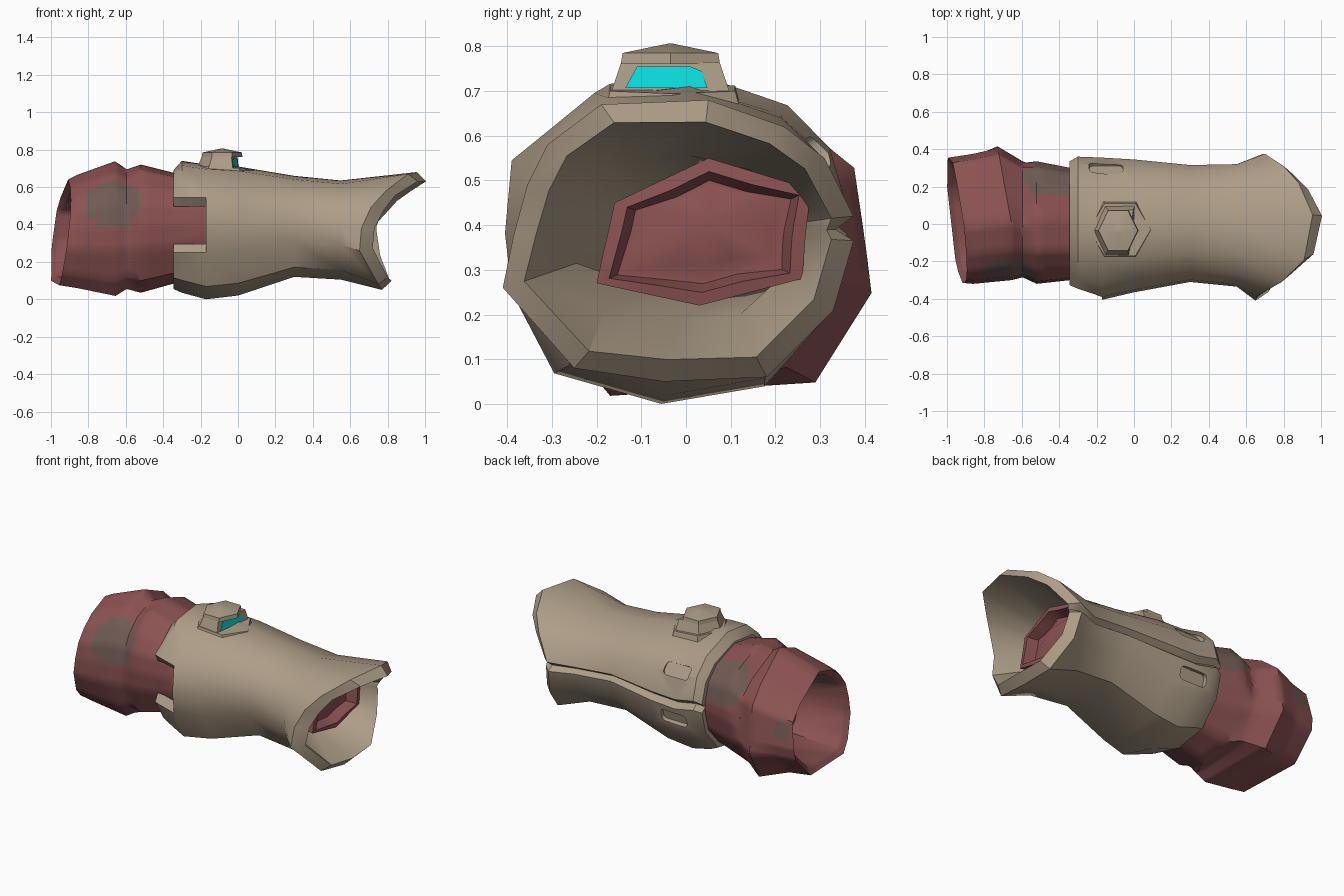
import bpy, bmesh, math
from mathutils import Vector

if "Cube" in bpy.data.objects:
    bpy.data.objects.remove(bpy.data.objects["Cube"])


def material(name, rgb):
    m = bpy.data.materials.new(name)
    m.diffuse_color = (*rgb, 1)
    m.use_nodes = True
    m.node_tree.nodes["Principled BSDF"].inputs["Base Color"].default_value = m.diffuse_color
    return m


TAN = material("tan", (0.42, 0.34, 0.245))
RED = material("dull red", (0.26, 0.085, 0.085))
WORN = material("worn brown", (0.165, 0.105, 0.09))
CYAN = material("cyan", (0.003, 0.74, 0.75))


def finish(name, bm, mats, angle=35):
    bmesh.ops.recalc_face_normals(bm, faces=bm.faces[:])
    me = bpy.data.meshes.new(name)
    bm.to_mesh(me)
    bm.free()
    ob = bpy.data.objects.new(name, me)
    bpy.context.collection.objects.link(ob)
    for m in mats:
        me.materials.append(m)
    smooth(ob, angle)
    return ob


def smooth(ob, angle):
    bpy.ops.object.select_all(action='DESELECT')
    ob.select_set(True)
    bpy.context.view_layer.objects.active = ob
    bpy.ops.object.shade_smooth_by_angle(angle=math.radians(angle))


# Shell cross-section (y, z), from the back groove over the top and round the front;
# the last point is the bottom of the groove
BODY = [(.36, .42), (.32, .56), (.22, .66), (0, .735), (-.2, .71), (-.32, .61), (-.385, .51),
        (-.40, .39), (-.385, .26), (-.29, .07), (-.05, 0), (.18, .04), (.32, .2), (.36, .36),
        (.323, .39)]
PLAIN = BODY[:-1] + [(.36, .39)]
# Sleeve cross-section
SLEEVE = [(.395, .40), (.375, .53), (.26, .62), (0, .74), (-.16, .68), (-.25, .60), (-.305, .51),
          (-.325, .39), (-.325, .27), (-.26, .10), (-.19, .02), (.285, .05), (.415, .25),
          (.405, .33), (.40, .365)]
ROUND = SLEEVE[:11] + [(.23, .05), (.39, .24)] + SLEEVE[13:]
# Flared rim (x, y, z)
RIM = [(.70, .375, .42), (.80, .31, .55), (.88, .22, .62), (.955, .05, .68), (.91, -.19, .67),
       (.79, -.31, .58), (.71, -.355, .49), (.66, -.385, .38), (.65, -.41, .26), (.75, -.25, .08),
       (.77, -.05, .05), (.76, .18, .06), (.71, .33, .21), (.69, .375, .365), (.69, .335, .39)]
# Hexagonal sleeve end
HEX = [(.27, .40), (.28, .48), (.165, .515), (.05, .55), (-.055, .50), (-.16, .45), (-.173, .39),
       (-.187, .33), (-.2, .27), (-.085, .245), (.03, .22), (.145, .25), (.26, .28), (.265, .34),
       (.267, .37)]
N = len(BODY)


def ring(x, y0, y1, z0, z1, shape=BODY):
    """Fit a cross-section into a box at station x."""
    ys, zs = [p[0] for p in shape], [p[1] for p in shape]
    fy, fz = (y1 - y0) / (max(ys) - min(ys)), (z1 - z0) / (max(zs) - min(zs))
    return [Vector((x, y0 + (y - min(ys)) * fy, z0 + (z - min(zs)) * fz)) for y, z in shape]


def hexring(x):
    return [Vector((x, y, z)) for y, z in HEX]


def shrink(pts, d, dx=0):
    """Move a ring towards its middle by distance d."""
    c = sum(pts, Vector()) / len(pts)
    return [p - Vector((0, p.y - c.y, p.z - c.z)).normalized() * d + Vector((dx, 0, 0))
            for p in pts]


# Shell: thick tube with a grooved back, a front notch and an inside funnel
outer = [ring(-.345, -.34, .335, .055, .69), ring(-.30, -.36, .36, .035, .74),
         ring(-.17, -.405, .355, 0, .72), ring(0, -.365, .345, .02, .71),
         ring(.3, -.31, .315, .12, .66), ring(.55, -.335, .32, .105, .635),
         [Vector(p) for p in RIM]]
inner = [shrink(r, d) for r, d in zip(outer, (.03, .045, .045, .045, .045, .08, .05))]
inner[4] = shrink(hexring(.3), .015)
for j, p in enumerate(inner[6]):
    p.x += .07 if 6 <= j <= 8 else .05
for r in inner:
    r[14].y = min(r[14].y + .03, (r[0].y + r[13].y) / 2)
for i in range(3):
    outer[i][6].z, inner[i][6].z = .545, .495
    outer[i][8].z, inner[i][8].z = .25, .295
bm = bmesh.new()
O = [[bm.verts.new(p) for p in r] for r in outer]
I = [[bm.verts.new(p) for p in r] for r in inner]
cells = {(i, j) for i in range(len(O) - 1) for j in range(N)
         if not (i < 2 and j in (6, 7))}
for i, j in cells:
    k1 = (j + 1) % N
    corners = [(i, j), (i + 1, j), (i + 1, k1), (i, k1)]
    bm.faces.new([O[a][b] for a, b in corners])
    bm.faces.new([I[a][b] for a, b in reversed(corners)])
    # Walls wherever the neighbouring cell is missing
    for k, nb in enumerate([(i, (j - 1) % N), (i + 1, j), (i, k1), (i - 1, j)]):
        if nb not in cells:
            (a, b), (c, d) = corners[k], corners[(k + 1) % 4]
            bm.faces.new([O[c][d], O[a][b], I[a][b], I[c][d]])
for v in [v for v in bm.verts if not v.link_faces]:
    bm.verts.remove(v)
shell = finish("shell", bm, [TAN])

# Rounded pockets above and below the back groove
for y, z, tilt in [(.312, .575, 35), (.338, .28, -15)]:
    bm = bmesh.new()
    bmesh.ops.create_cube(bm, size=1)
    for v in bm.verts:
        v.co = Vector((v.co.x * .18, v.co.y * .06, v.co.z * .08))
    side = [e for e in bm.edges if abs(e.verts[0].co.y - e.verts[1].co.y) > .01]
    bmesh.ops.bevel(bm, geom=side, offset=.025, segments=3, affect='EDGES', profile=.5)
    cutter = finish("pocket_cutter", bm, [TAN])
    cutter.location = (-.15, y, z)
    cutter.rotation_euler.x = math.radians(tilt)
    bpy.context.view_layer.update()
    mod = shell.modifiers.new("pocket", 'BOOLEAN')
    mod.operation, mod.object, mod.solver = 'DIFFERENCE', cutter, 'EXACT'
    bpy.context.view_layer.objects.active = shell
    bpy.ops.object.modifier_apply(modifier=mod.name)
    bpy.data.objects.remove(cutter)
smooth(shell, 50)

# Sleeve: bulging tube with a tilted hollow end and a hexagonal far end
end = ring(-.945, -.315, .355, .075, .64, ROUND)
for p in end:
    p.x += .12 * (p.z - .35) - .12 * p.y
bulge = ring(-.655, -.30, .415, .018, .738, SLEEVE)
for p in bulge:
    p.x -= max(0, p.y) * .18
rings = [ring(-.62, -.23, .26, .14, .56, ROUND), shrink(end, .035, .03), end,
         ring(-.86, -.32, .375, .06, .665, ROUND), bulge,
         ring(-.595, -.285, .335, .055, .695, SLEEVE), ring(-.52, -.32, .335, .035, .72, PLAIN),
         ring(-.34, -.30, .30, .085, .675, PLAIN), ring(-.1, -.31, .28, .10, .64, PLAIN),
         shrink(hexring(.28), .045), shrink(hexring(.45), .04)]
tip = hexring(.655)
rings += [tip, shrink(tip, .03, .005), shrink(tip, .05, -.06)]
bm = bmesh.new()
R = [[bm.verts.new(p) for p in r] for r in rings]
for a, b in zip(R, R[1:]):
    for j in range(N):
        bm.faces.new([a[j], a[(j + 1) % N], b[(j + 1) % N], b[j]])
# Closed bottom of the hollow and a low dome at the far end
bm.faces.new(R[0])
dome = [bm.verts.new(p + Vector((0, 0, .015))) for p in shrink(tip, .075, -.06)]
for j in range(N):
    bm.faces.new([R[-1][j], R[-1][(j + 1) % N], dome[(j + 1) % N], dome[j]])
apex = bm.verts.new((.65, .05, .41))
for j in range(N):
    bm.faces.new([dome[j], dome[(j + 1) % N], apex])
# Finer faces on the visible outside so the worn patches get clean outlines
area = [e for e in bm.edges if all(-1.1 < v.co.x < -.3 for v in e.verts)
        and not any(v in R[0] for v in e.verts)]
bmesh.ops.subdivide_edges(bm, edges=area, cuts=3, use_grid_fill=True)
patches = [((-.665, -.27, .52), .148), ((-.44, .25, .56), .15), ((-.90, .36, .42), .055)]
for f in bm.faces:
    c = f.calc_center_median()
    if c.x < -.3 and any((c - Vector(p)).length < r for p, r in patches):
        f.material_index = 1
finish("sleeve", bm, [RED, WORN], 45)


def hexagon(cx, cy, rx, ry, z, drop=0):
    """Six points with corners on the x axis, falling by drop towards +x."""
    return [Vector((cx + rx * math.cos(a), cy + ry * math.sin(a) / .866,
                    z - drop * math.cos(a)))
            for a in (k * math.pi / 3 for k in range(6))]


def loft(bm, loops):
    loops = [[bm.verts.new(p) for p in lp] for lp in loops]
    faces = [bm.faces.new([a[j], a[(j + 1) % 6], b[(j + 1) % 6], b[j]])
             for a, b in zip(loops, loops[1:]) for j in range(6)]
    bm.faces.new(loops[0])
    bm.faces.new(loops[-1])
    return faces


# Collar lying almost flush under the button
bm = bmesh.new()
loft(bm, [hexagon(-.075, -.03, .18, .155, .65, .012),
          hexagon(-.075, -.03, .165, .14, .706, .012)])
finish("button_collar", bm, [TAN], 20)

# Button: body cut flat towards the rim, under an overhanging faceted cap
low = hexagon(-.095, -.035, .13, .135, .69)
high = hexagon(-.085, -.035, .107, .11, .765)
for lp, dx in ((low, .0), (high, -.008)):
    lp[1].x, lp[5].x = .005 + dx, -.027 + dx
    lp[0] = (lp[1] + lp[5]) / 2
bm = bmesh.new()
loft(bm, [low, high])
finish("button", bm, [TAN], 20)
bm = bmesh.new()
loft(bm, [hexagon(-.085, -.035, .109, .111, .76), hexagon(-.085, -.035, .105, .107, .785),
          hexagon(-.085, -.035, .006, .006, .806)])
finish("button_cap", bm, [TAN], 20)

# Lit window: thin plate on the flat face of the button
bm = bmesh.new()
bottom, top = (low[5], low[1]), (high[5], high[1])
plate = []
for u, w in ((.11, .22), (.82, .22), (.80, .72), (.70, .86), (.17, .86)):
    a = bottom[0].lerp(bottom[1], u)
    b = top[0].lerp(top[1], u)
    plate.append(a.lerp(b, w))
back = [bm.verts.new(p - Vector((.002, 0, 0))) for p in plate]
front = [bm.verts.new(p + Vector((.004, 0, 0))) for p in plate]
bm.faces.new(front)
bm.faces.new(back[::-1])
for k in range(5):
    n = (k + 1) % 5
    bm.faces.new([back[k], back[n], front[n], front[k]])
finish("button_window", bm, [CYAN], 20)
